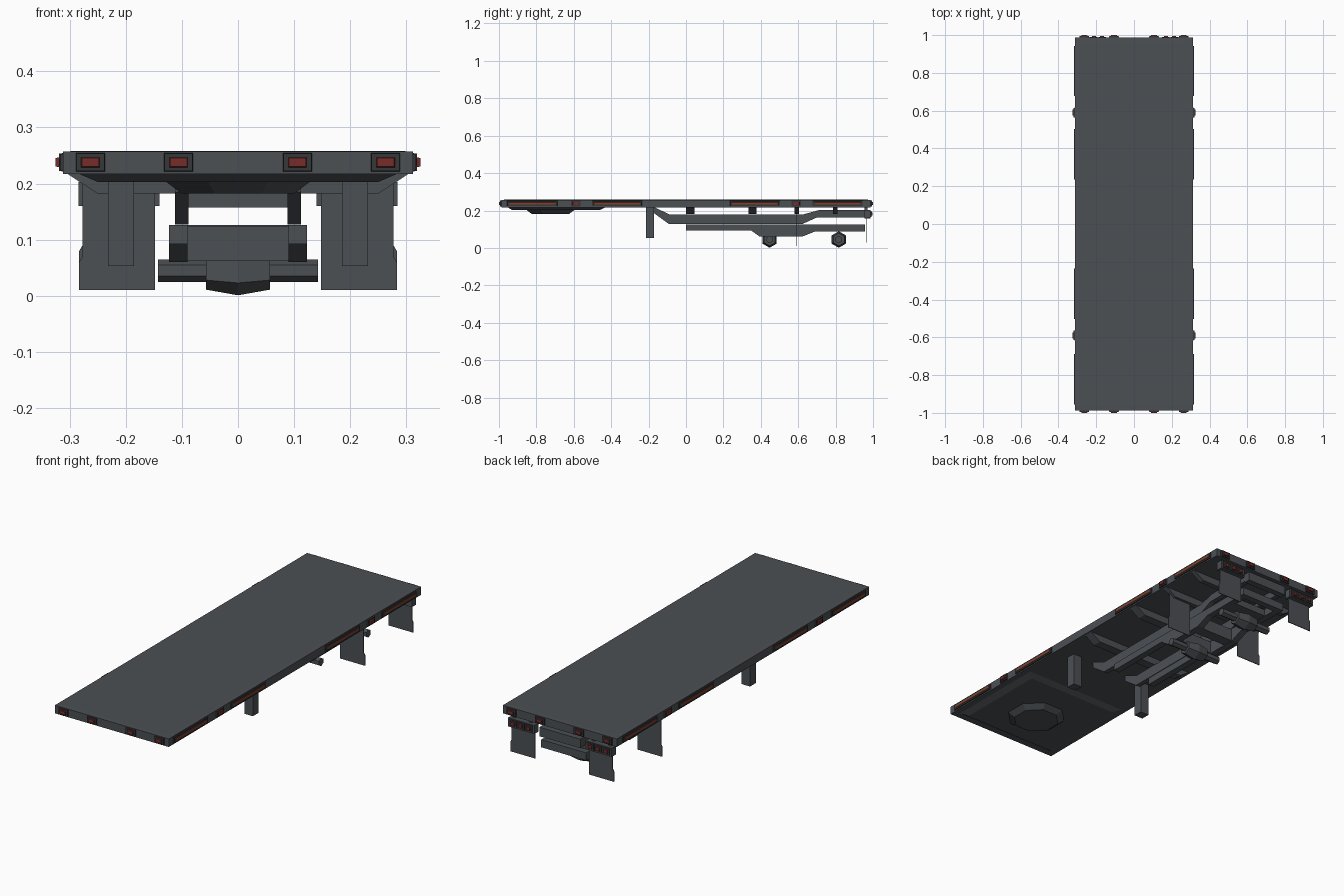
import bpy, bmesh, math
from mathutils import Matrix, Vector

if "Cube" in bpy.data.objects:
    bpy.data.objects.remove(bpy.data.objects["Cube"])


def material(name, rgb):
    m = bpy.data.materials.new(name)
    m.diffuse_color = (*rgb, 1)
    m.use_nodes = True
    m.node_tree.nodes["Principled BSDF"].inputs["Base Color"].default_value = m.diffuse_color
    return m


GREY = material("steel_grey", (0.072, 0.079, 0.088))
DARK = material("dark_bezel", (0.035, 0.038, 0.042))
RED = material("red_lens", (0.18, 0.026, 0.024))
AMBER = material("orange_marker", (0.22, 0.05, 0.025))


def finish(name, bm, mat):
    bmesh.ops.recalc_face_normals(bm, faces=bm.faces)
    me = bpy.data.meshes.new(name)
    bm.to_mesh(me)
    bm.free()
    me.materials.append(mat)
    ob = bpy.data.objects.new(name, me)
    bpy.context.collection.objects.link(ob)
    return ob


def box(name, x, y, z, mat=GREY):
    bm = bmesh.new()
    bmesh.ops.create_cube(bm, size=1)
    for v in bm.verts:
        v.co = Vector([r[0] if c < 0 else r[1] for c, r in zip(v.co, (x, y, z))])
    return finish(name, bm, mat)


def loft(name, rings, mat=GREY):
    """Join equal-sized rings of points and cap both ends."""
    bm = bmesh.new()
    rs = [[bm.verts.new(p) for p in r] for r in rings]
    n = len(rs[0])
    for a, b in zip(rs, rs[1:]):
        for i in range(n):
            bm.faces.new((a[i], a[(i + 1) % n], b[(i + 1) % n], b[i]))
    bm.faces.new(rs[0])
    bm.faces.new(rs[-1])
    return finish(name, bm, mat)


def extrude_x(name, prof, x0, x1):
    return loft(name, [[(x, y, z) for y, z in prof] for x in (x0, x1)])


def extrude_y(name, prof, y0, y1):
    return loft(name, [[(x, y, z) for x, z in prof] for y in (y0, y1)])


def rect(x, y, z):
    return [(x[0], y[0], z), (x[1], y[0], z), (x[1], y[1], z), (x[0], y[1], z)]


def lamp(name, pos, angle, w, h, lens, out1, out2):
    """Bezel with a tapered lens; faces -y, then turned about z."""
    def plate(n, hw, hh, d0, d1, taper, mat):
        rings = []
        for d, t in ((d0, 0), (d1, taper)):
            a, b = hw - t, hh - t
            rings.append([(-a, -d, -b), (a, -d, -b), (a, -d, b), (-a, -d, b)])
        ob = loft(n, rings, mat)
        ob.data.transform(Matrix.Translation(pos) @ Matrix.Rotation(angle, 4, 'Z'))
    plate(name + "_bezel", w / 2, h / 2, -0.002, out1, 0.001, DARK)
    plate(name + "_lens", w / 2 - 0.008, h / 2 - 0.006, 0, out2, 0.003, lens)


# Deck with a faint inset panel on top
DX, DY = 0.312, 0.987
bm = bmesh.new()
bmesh.ops.create_cube(bm, size=1)
for v in bm.verts:
    v.co = (v.co.x * 2 * DX, v.co.y * 2 * DY, 0.237 + v.co.z * 0.04)
bm.faces.ensure_lookup_table()
top = [f for f in bm.faces if f.normal.z > 0.9]
bmesh.ops.inset_region(bm, faces=top, thickness=0.03, depth=0.001)
finish("deck", bm, GREY)

# Coupling plate and octagonal coupler pad under the front
loft("coupling_plate", [rect((-0.285, 0.285), (-0.955, -0.43), 0.218),
                        rect((-0.25, 0.25), (-0.93, -0.46), 0.203)])


def octagon(r, z):
    return [(r * math.cos(math.radians(22.5 + 45 * i)),
             -0.725 + r * math.sin(math.radians(22.5 + 45 * i)), z) for i in range(8)]


loft("coupler_pad", [octagon(0.14, 0.204), octagon(0.108, 0.182)])

# Cross members below the deck
for y0, y1 in ((0.0, 0.045), (0.333, 0.378), (0.58, 0.605), (0.785, 0.81)):
    extrude_y("cross_member", [(-0.305, 0.218), (0.305, 0.218), (0.25, 0.182), (-0.25, 0.182)], y0, y1)

# Main frame, bogie rails, landing legs and mud flaps, both sides
for s in (-1, 1):
    extrude_x("main_beam", [(-0.17, 0.218), (-0.09, 0.18), (0.63, 0.18), (0.71, 0.202), (0.985, 0.202),
                            (0.985, 0.163), (0.7, 0.163), (0.62, 0.127), (-0.09, 0.127), (-0.17, 0.185)],
              s * 0.088, s * 0.112)
    extrude_x("bogie_rail", [(0.0, 0.126), (0.955, 0.126), (0.955, 0.088), (0.69, 0.088), (0.62, 0.06),
                             (0.395, 0.06), (0.35, 0.092), (0.0, 0.092)], s * 0.09, s * 0.123)
    lx = sorted((s * 0.185, s * 0.232))
    box("landing_leg", lx, (-0.215, -0.17), (0.053, 0.218))
    for y, zb in ((0.588, 0.01), (0.965, 0.03)):
        extrude_y("mud_flap", [(s * 0.148, 0.2), (s * 0.277, 0.2), (s * 0.277, zb + 0.06),
                               (s * 0.283, zb + 0.05), (s * 0.283, zb), (s * 0.148, zb)], y, y + 0.004)
    # Rear lamp box, hung on two short posts
    box("rear_lamp_box", sorted((s * 0.14, s * 0.284)), (0.955, 0.987), (0.16, 0.203))
    for px in (0.165, 0.255):
        box("lamp_box_post", sorted((s * px, s * (px + 0.015))), (0.955, 0.97), (0.2, 0.218))
    for i in range(3):
        lamp("tail_lamp", (s * (0.169 + 0.043 * i), 0.987, 0.182), math.pi, 0.041, 0.034, RED, 0.004, 0.009)

# Bogie cross plates and rear bars
for y0, y1 in ((0.40, 0.46), (0.56, 0.615)):
    box("bogie_cross_plate", (-0.1, 0.1), (y0, y1), (0.062, 0.124))
box("bogie_rear_plate", (-0.1, 0.1), (0.76, 0.86), (0.09, 0.124))
box("lower_rear_bar", (-0.123, 0.123), (0.925, 0.957), (0.088, 0.126))
box("upper_rear_bar", (-0.112, 0.112), (0.955, 0.987), (0.157, 0.202))


# Axles: hexagonal tube with a bulging centre housing
def hexagon(x, r, y):
    return [(x, y + r * math.sin(math.radians(60 * i)), 0.045 + r * math.cos(math.radians(60 * i)))
            for i in range(6)]


for y in (0.447, 0.817):
    loft("axle_tube", [hexagon(-0.143, 0.02, y), hexagon(0.143, 0.02, y)])
    loft("axle_housing", [hexagon(-0.057, 0.034, y), hexagon(0, 0.044, y), hexagon(0.057, 0.034, y)])

# Lamps across the front and rear edges
for x in (-0.263, -0.106, 0.106, 0.263):
    lamp("front_lamp", (x, -DY, 0.238), 0, 0.052, 0.033, RED, 0.007, 0.013)
    lamp("rear_lamp", (x, DY, 0.238), math.pi, 0.052, 0.033, RED, 0.007, 0.013)

# Side marker strips and lamps
for s in (-1, 1):
    for y in (-0.822, -0.37, 0.37, 0.81):
        lamp("side_strip", (s * DX, y, 0.238), s * math.pi / 2, 0.268, 0.03, AMBER, 0.005, 0.0065)
    for y in (-0.59, 0.59):
        lamp("side_lamp", (s * DX, y, 0.238), s * math.pi / 2, 0.052, 0.033, RED, 0.007, 0.013)
